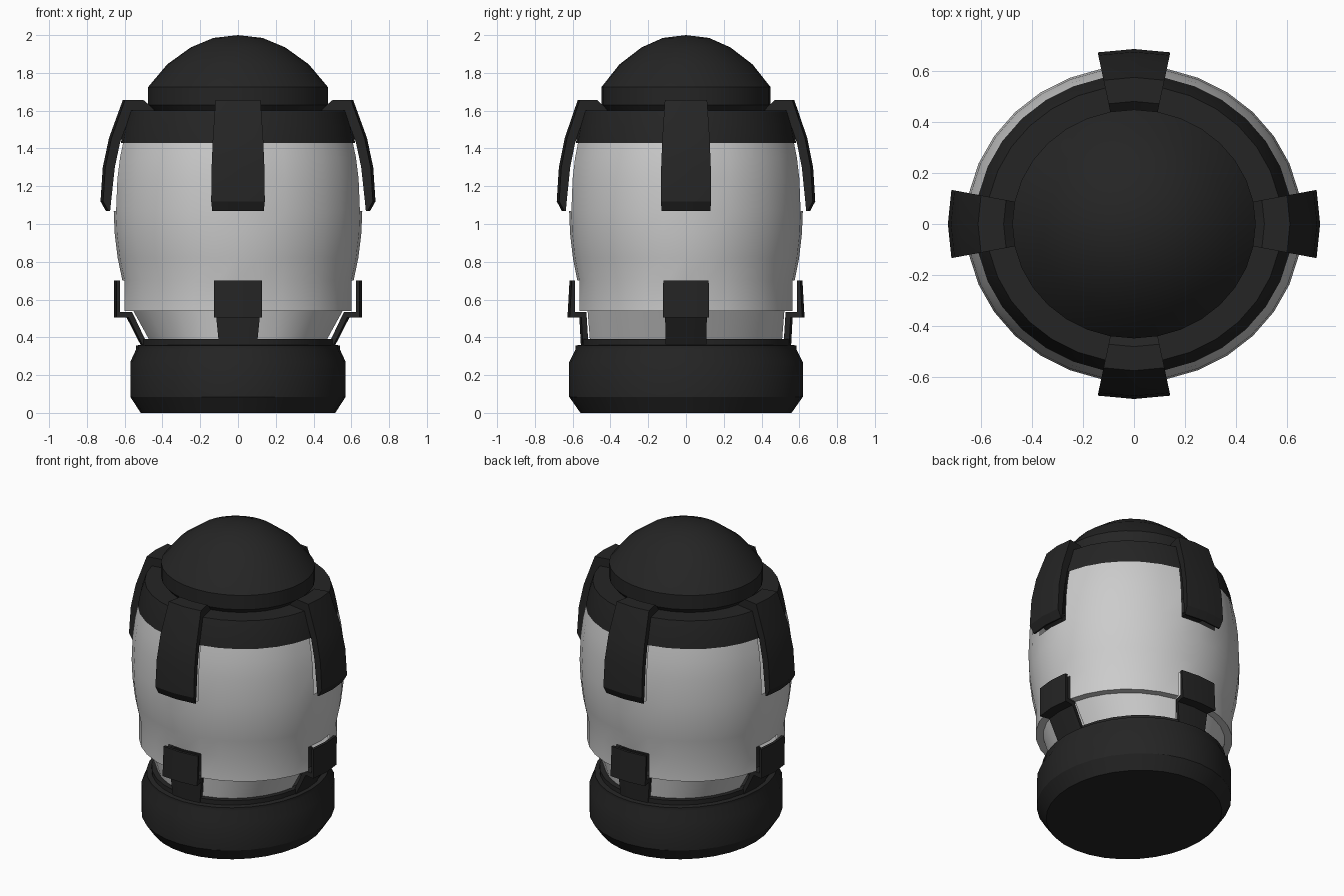
import bpy, bmesh, math

if "Cube" in bpy.data.objects:
    bpy.data.objects.remove(bpy.data.objects["Cube"])

SEG = 32  # sides of every turned part
DARK = bpy.data.materials.new("dark_metal")
DARK.diffuse_color = (0.018, 0.018, 0.018, 1)
DARK.use_nodes = True
DARK.node_tree.nodes["Principled BSDF"].inputs["Base Color"].default_value = DARK.diffuse_color


def depth_ratio(z):
    """Oval depth / width: wide-deep base blending to a shallower body."""
    t = min(max((z - 0.39) / 0.13, 0), 1)
    return 1.085 + (0.94 - 1.085) * t


def point(r, z, i):
    a = 2 * math.pi * i / SEG
    return (r * math.cos(a), r * math.sin(a) * depth_ratio(z), z)


def finish(name, bm, mat, angle=30):
    bmesh.ops.recalc_face_normals(bm, faces=bm.faces)
    mesh = bpy.data.meshes.new(name)
    bm.to_mesh(mesh)
    bm.free()
    obj = bpy.data.objects.new(name, mesh)
    bpy.context.collection.objects.link(obj)
    if mat:
        mesh.materials.append(mat)
    bpy.ops.object.select_all(action='DESELECT')
    obj.select_set(True)
    bpy.context.view_layer.objects.active = obj
    bpy.ops.object.shade_smooth_by_angle(angle=math.radians(angle))
    return obj


def lathe(name, profile, mat=None, holes=()):
    """Turn (radius, z) points; rows listed in holes stay open at the four clamps."""
    bm = bmesh.new()
    rings = [[bm.verts.new(point(r, z, i)) for i in range(SEG)] for r, z in profile]
    for row, (a, b) in enumerate(zip(rings, rings[1:])):
        for i in range(SEG):
            if row in holes and i % 8 in (0, 7):
                continue
            j = (i + 1) % SEG
            bm.faces.new((a[i], a[j], b[j], b[i]))
    bmesh.ops.remove_doubles(bm, verts=bm.verts, dist=1e-5)
    bmesh.ops.delete(bm, geom=[v for v in bm.verts if not v.link_faces], context='VERTS')
    return finish(name, bm, mat)


def clamp(name, outer, inner, quarter):
    """Solid curved strap two sides wide, from an outer and an inner outline."""
    bm = bmesh.new()
    cols = [[[bm.verts.new(point(r, z, quarter * 8 + k)) for r, z in line]
             for line in (outer, inner)] for k in (-1, 0, 1)]
    n = len(outer)
    for (o, i), (o2, i2) in zip(cols, cols[1:]):
        for k in range(n - 1):
            bm.faces.new((o[k], o2[k], o2[k + 1], o[k + 1]))
            bm.faces.new((i[k], i[k + 1], i2[k + 1], i2[k]))
        for k in (0, n - 1):
            bm.faces.new((o[k], i[k], i2[k], o2[k]))
    for o, i in (cols[0], cols[2]):
        for k in range(n - 1):
            bm.faces.new((o[k], o[k + 1], i[k + 1], i[k]))
    return finish(name, bm, DARK, 25)


# Base
lathe("base", [(0, 0), (0.515, 0), (0.57, 0.085), (0.57, 0.27), (0.54, 0.335),
               (0.54, 0.357), (0.51, 0.36), (0.51, 0.39), (0.47, 0.39)], DARK)

# Glass body, open behind the clamps
lathe("glass_body", [(0.478, 0.385), (0.565, 0.54), (0.612, 0.54), (0.612, 0.70),
                     (0.637, 0.82), (0.653, 0.95), (0.658, 1.07), (0.651, 1.24),
                     (0.637, 1.35), (0.62, 1.43)], holes=(0, 1, 2, 6, 7, 8))

# Collar and domed cap
lathe("collar", [(0.62, 1.43), (0.603, 1.52), (0.577, 1.60), (0.45, 1.60)], DARK)
lathe("cap", [(0.45, 1.60), (0.476, 1.63), (0.476, 1.725), (0.375, 1.845),
              (0.25, 1.935), (0.13, 1.985), (0, 2.0)], DARK)

# Four upper and four lower clamps
for q, side in enumerate(("right", "back", "left", "front")):
    clamp("upper_clamp_" + side,
          [(0.455, 1.61), (0.51, 1.656), (0.61, 1.656), (0.683, 1.455),
           (0.716, 1.30), (0.728, 1.12), (0.70, 1.07)],
          [(0.45, 1.59), (0.51, 1.59), (0.577, 1.59), (0.637, 1.43),
           (0.665, 1.30), (0.685, 1.12), (0.69, 1.07)], q)
    clamp("lower_clamp_" + side,
          [(0.656, 0.70), (0.656, 0.505), (0.59, 0.505), (0.513, 0.355)],
          [(0.638, 0.70), (0.638, 0.535), (0.572, 0.535), (0.485, 0.355)], q)
